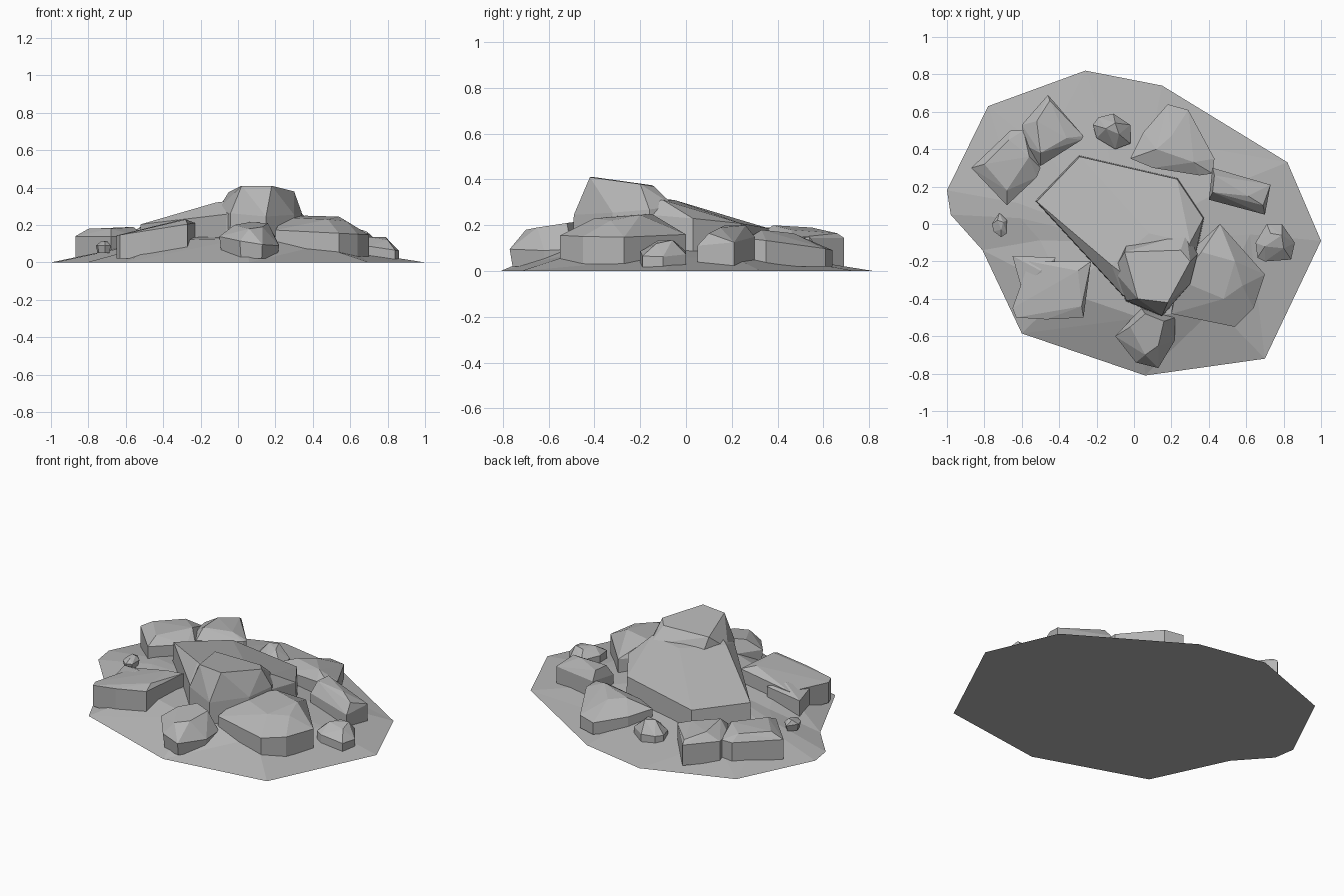
import bpy, bmesh, math
from mathutils import Vector

if "Cube" in bpy.data.objects:
    bpy.data.objects.remove(bpy.data.objects["Cube"], do_unlink=True)

# One plain stone colour for everything
stone = bpy.data.materials.new("grey stone")
stone.use_nodes = True
grey = (.46, .46, .46, 1)
stone.diffuse_color = grey
stone.node_tree.nodes["Principled BSDF"].inputs["Base Color"].default_value = grey


def finish(name, bm):
    """Turn a bmesh into a flat shaded stone object."""
    bmesh.ops.recalc_face_normals(bm, faces=bm.faces[:])
    mesh = bpy.data.meshes.new(name)
    bm.to_mesh(mesh)
    bm.free()
    mesh.materials.append(stone)
    obj = bpy.data.objects.new(name, mesh)
    bpy.context.collection.objects.link(obj)
    return obj


def rock(name, outline, crown, rim, base=.02, slope=(0, 0), flare=1):
    """Chiselled boulder: an outline raised to a sloping rim, closed by crown points."""
    centre = sum((Vector(p) for p in outline), Vector((0, 0))) / len(outline)
    bm = bmesh.new()
    for p in outline:
        offset = Vector(p) - centre
        foot = centre + offset * flare
        bm.verts.new((foot.x, foot.y, base))
        bm.verts.new((p[0], p[1], rim + offset.dot(Vector(slope))))
    for p in crown:
        bm.verts.new(p)
    hull = bmesh.ops.convex_hull(bm, input=bm.verts[:])
    spare = {g for g in hull["geom_interior"] + hull["geom_unused"]
             if isinstance(g, bmesh.types.BMVert)}
    bmesh.ops.delete(bm, geom=list(spare), context="VERTS")
    bmesh.ops.dissolve_limit(bm, angle_limit=math.radians(4),
                             verts=bm.verts[:], edges=bm.edges[:])
    return finish(name, bm)


def mound(name, outline, heights, shrink, peak):
    """Low ground: a flat outline, a raised inner ring and a peak."""
    bm = bmesh.new()
    outer = [bm.verts.new((x, y, 0)) for x, y in outline]
    inner = [bm.verts.new((x * shrink, y * shrink, h))
             for (x, y), h in zip(outline, heights)]
    top = bm.verts.new(peak)
    bm.faces.new(outer)
    count = len(outline)
    for i in range(count):
        j = (i + 1) % count
        bm.faces.new((outer[i], outer[j], inner[j]))
        bm.faces.new((outer[i], inner[j], inner[i]))
        bm.faces.new((inner[i], inner[j], top))
    return finish(name, bm)


# Ground mound
mound("ground_mound",
      [(-1, .18), (-.98, .05), (-.81, -.14), (-.6, -.585), (.06, -.81), (.7, -.72),
       (1, -.09), (.82, .33), (.15, .74), (-.26, .82), (-.78, .63)],
      [.08, .08, .08, .12, .13, .09, .06, .06, .05, .05, .06],
      shrink=.62, peak=(-.05, -.1, .15))

# Central boulder: a long sloping slab with a raised head at the front
rock("central_slab",
     [(-.52, .12), (-.29, .36), (.23, .24), (.37, .03), (.31, -.25), (.15, -.46), (-.06, -.38)],
     [(-.12, -.22, .32), (.08, -.05, .31), (.3, -.1, .31), (.12, -.4, .35)],
     rim=.23, slope=(.02, -.09), flare=1.02)
rock("central_head",
     [(-.11, -.25), (-.04, -.11), (.28, -.05), (.34, -.16), (.3, -.32), (.15, -.49), (-.04, -.41)],
     [(-.05, -.15, .375), (.02, -.4, .41), (.18, -.42, .41), (.3, -.2, .38), (.25, -.14, .37)],
     rim=.27, slope=(-.05, .1), flare=1.03)

# Large slab, front left
rock("front_left_slab",
     [(.46, 0), (.7, -.27), (.64, -.45), (.54, -.55), (.2, -.48), (.22, -.22)],
     [(.24, -.3, .24), (.36, -.15, .25), (.54, -.2, .245), (.58, -.33, .22), (.48, -.4, .23)],
     rim=.16, slope=(-.05, 0))

# Upright boulder at the front
rock("front_boulder",
     [(-.1, -.6), (.04, -.45), (.22, -.5), (.22, -.62), (.13, -.77), (.01, -.74)],
     [(-.02, -.55, .2), (.06, -.48, .215), (.16, -.52, .21), (.13, -.65, .19), (.06, -.7, .18)],
     rim=.11, slope=(-.15, .05), flare=.92)

# Block at the front right, made of a main body and a corner shoulder
rock("front_right_block",
     [(-.6, -.3), (-.56, -.2), (-.23, -.2), (-.27, -.5), (-.47, -.51), (-.63, -.5), (-.65, -.45)],
     [(-.3, -.25, .23), (-.28, -.44, .23), (-.4, -.3, .21)],
     rim=.17, slope=(.16, 0))
rock("front_right_shoulder",
     [(-.65, -.17), (-.42, -.18), (-.45, -.34), (-.6, -.35)],
     [(-.5, -.25, .18)], rim=.15, slope=(.1, 0))

# Twin blocks at the back right
rock("back_right_block",
     [(-.87, .3), (-.66, .5), (-.59, .5), (-.5, .3), (-.52, .25), (-.68, .1)],
     [(-.8, .32, .18), (-.67, .45, .18), (-.56, .36, .19), (-.68, .18, .18)],
     rim=.14)
rock("back_right_twin",
     [(-.6, .53), (-.46, .69), (-.27, .47), (-.28, .45), (-.5, .31), (-.58, .42)],
     [(-.52, .55, .19), (-.45, .66, .165), (-.36, .46, .18), (-.5, .38, .2)],
     rim=.145)

# Wedge at the back
rock("back_wedge",
     [(-.02, .35), (.05, .49), (.18, .64), (.29, .61), (.43, .35), (.42, .27), (.35, .26), (.1, .3)],
     [(.12, .4, .17), (.2, .47, .165), (.32, .33, .18), (.25, .56, .12)],
     rim=.12, slope=(.03, -.12))

# Wedge on the left side
rock("left_wedge",
     [(.4, .13), (.7, .05), (.73, .21), (.42, .3)],
     [(.42, .17, .2), (.43, .26, .2), (.61, .15, .19), (.69, .1, .165)],
     rim=.13, slope=(-.05, .1))

# Small loose stones
rock("left_stone",
     [(.66, -.18), (.65, -.1), (.71, 0), (.79, 0), (.86, -.1), (.84, -.19), (.7, -.2)],
     [(.7, -.12, .135), (.73, -.05, .13), (.79, -.06, .135), (.8, -.13, .12)],
     rim=.08, slope=(-.15, 0), base=.01)
rock("back_stone",
     [(-.22, .53), (-.19, .57), (-.11, .59), (-.02, .53), (-.02, .43), (-.1, .4), (-.2, .46)],
     [(-.15, .51, .15), (-.1, .54, .15), (-.08, .48, .14)],
     rim=.08)
rock("right_pebble",
     [(-.76, 0), (-.72, .06), (-.68, .02), (-.68, -.05), (-.71, -.07), (-.75, -.04)],
     [(-.73, .02, .115), (-.7, .01, .115), (-.71, -.03, .11)],
     rim=.09, base=.05, flare=.8)
